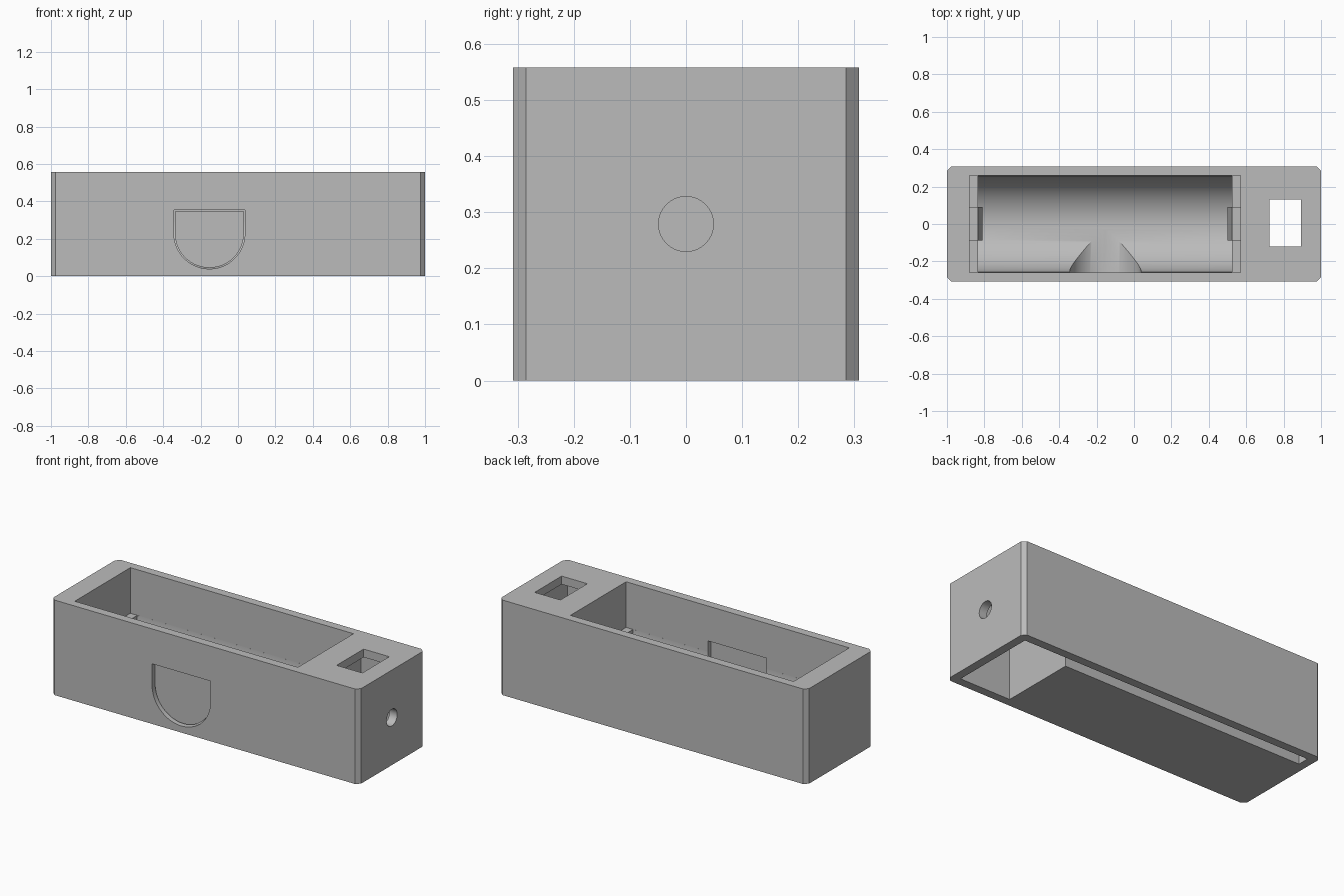
import bpy
import bmesh
import math
from mathutils import Vector

cube = bpy.data.objects.get("Cube")
if cube:
    bpy.data.objects.remove(cube, do_unlink=True)

# One plain plastic colour
grey = bpy.data.materials.new("plain grey")
grey.use_nodes = True
colour = (0.5, 0.5, 0.5, 1)
grey.diffuse_color = colour
grey.node_tree.nodes["Principled BSDF"].inputs["Base Color"].default_value = colour


def prism(name, profile, axis, start, end):
    """Extrude a 2D profile along an axis; profile uses the other two axes in order."""
    bm = bmesh.new()
    verts = []
    for point in profile:
        co = list(point)
        co.insert(axis, start)
        verts.append(bm.verts.new(co))
    face = bm.faces.new(verts)
    result = bmesh.ops.extrude_face_region(bm, geom=[face])
    offset = Vector((0, 0, 0))
    offset[axis] = end - start
    moved = [v for v in result["geom"] if isinstance(v, bmesh.types.BMVert)]
    bmesh.ops.translate(bm, verts=moved, vec=offset)
    bmesh.ops.recalc_face_normals(bm, faces=bm.faces)
    mesh = bpy.data.meshes.new(name)
    bm.to_mesh(mesh)
    bm.free()
    mesh.materials.append(grey)
    obj = bpy.data.objects.new(name, mesh)
    bpy.context.collection.objects.link(obj)
    return obj


def box(name, x, y, z):
    profile = [(x[0], y[0]), (x[1], y[0]), (x[1], y[1]), (x[0], y[1])]
    return prism(name, profile, 2, z[0], z[1])


def arc(cx, cz, r, a0, a1, steps):
    angles = [math.radians(a0 + (a1 - a0) * i / steps) for i in range(steps + 1)]
    return [(cx + r * math.cos(a), cz + r * math.sin(a)) for a in angles]


def u_shape(cx, cz, r, top, steps=48):
    """Half circle below, straight sides up to a flat top."""
    return arc(cx, cz, r, 180, 360, steps) + [(cx + r, top), (cx - r, top)]


def cut(target, cutter):
    cutter.hide_render = True
    mod = target.modifiers.new("cut", "BOOLEAN")
    mod.operation = "DIFFERENCE"
    mod.solver = "EXACT"
    mod.object = cutter
    bpy.context.view_layer.objects.active = target
    bpy.ops.object.modifier_apply(modifier=mod.name)
    bpy.data.objects.remove(cutter, do_unlink=True)


# Housing block with chamfered upright corners
X, Y, H, C = 1.0, 0.308, 0.558, 0.023
outline = [(-X + C, -Y), (X - C, -Y), (X, -Y + C), (X, Y - C),
           (X - C, Y), (-X + C, Y), (-X, Y - C), (-X, -Y + C)]
housing = prism("housing", outline, 2, 0, H)

# Round-bottomed cradle, then the wider opening that leaves a ledge at each end
cut(housing, prism("cradle_cutter", u_shape(0, 0.295, 0.258, 0.7), 0, -0.835, 0.525))
cut(housing, box("opening_cutter", (-0.88, 0.57), (-0.258, 0.258), (0.29, 0.7)))

# Finger window through the front wall into the cradle
cut(housing, prism("window_cutter", u_shape(-0.153, 0.229, 0.19, 0.353), 1, -0.4, 0))

# Compartment open to the underside, and the wire channel leading from it
cut(housing, box("compartment_cutter", (0.62, 0.95), (-0.258, 0.258), (-0.1, 0.51)))
cut(housing, box("channel_cutter", (-0.95, 0.7), (0.19, 0.258), (-0.1, 0.085)))

# Switch opening in the top and cable hole in the end wall
cut(housing, box("switch_cutter", (0.725, 0.892), (-0.12, 0.13), (0.4, 0.7)))
cable = arc(0, 0.279, 0.049, 0, 360, 40)[:-1]
cut(housing, prism("cable_cutter", cable, 0, 0.9, 1.1))

# Thin web closing the finger window
web = prism("window_web", u_shape(-0.153, 0.229, 0.184, 0.347), 1, -0.288, -0.278)

# Wedge-shaped contact supports on both ledges
supports = []
for name, wall, side in (("right_contact_support", -0.88, 1), ("left_contact_support", 0.57, -1)):
    profile = [(wall - side * 0.01, 0.2), (wall + side * 0.07, 0.2),
               (wall + side * 0.045, 0.35), (wall - side * 0.01, 0.35)]
    supports.append(prism(name, profile, 1, -0.087, 0.09))

# Smooth the curved walls while keeping edges crisp
bpy.ops.object.select_all(action="DESELECT")
for obj in [housing, web] + supports:
    obj.select_set(True)
bpy.context.view_layer.objects.active = housing
bpy.ops.object.shade_smooth_by_angle(angle=math.radians(30))
